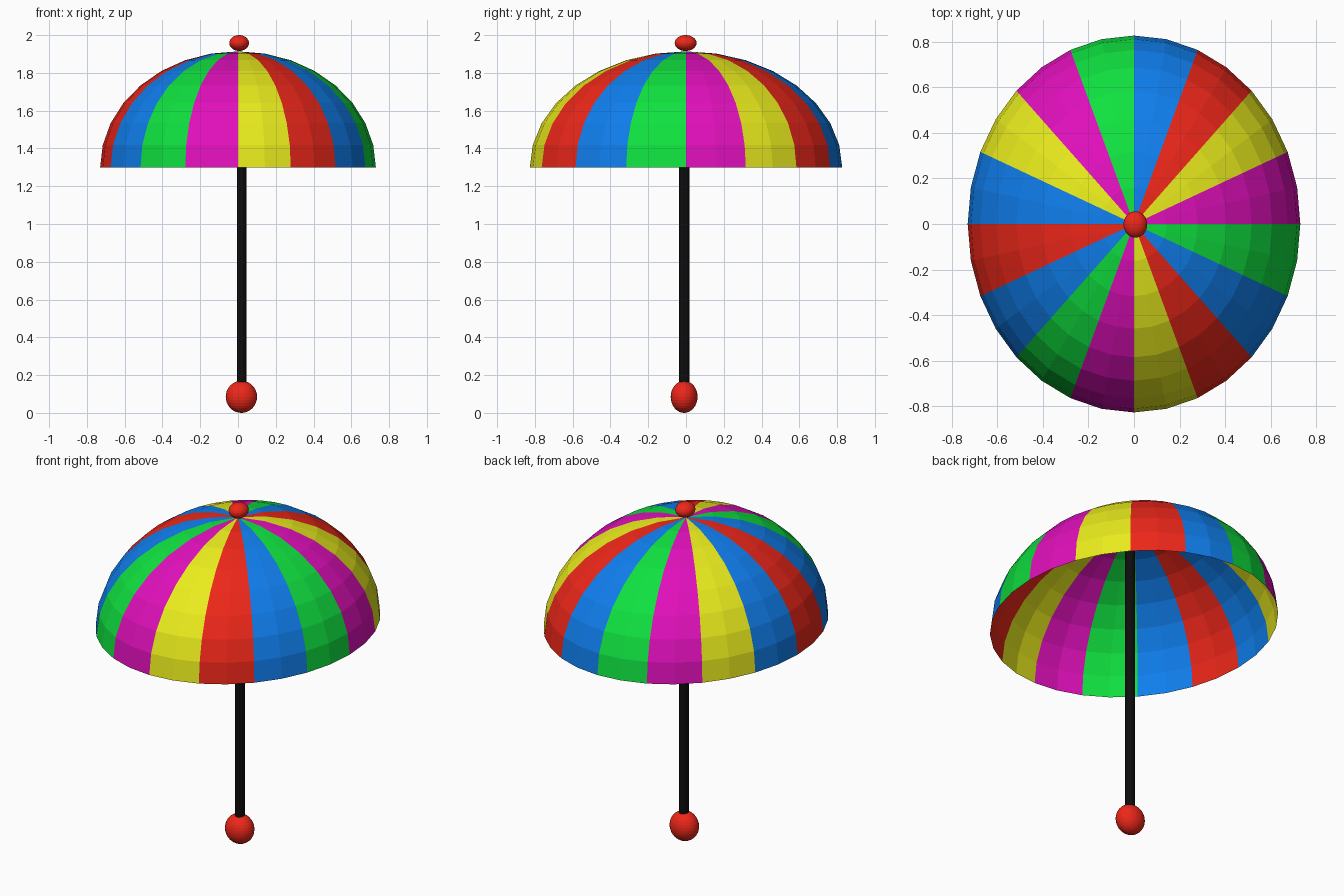
import bpy, bmesh
from math import atan2, pi
from mathutils import Matrix

if "Cube" in bpy.data.objects:
    bpy.data.objects.remove(bpy.data.objects["Cube"])

COLOURS = {
    "red": (0.85, 0.02, 0.01, 1),
    "yellow": (0.82, 0.84, 0.012, 1),
    "green": (0.005, 0.75, 0.05, 1),
    "blue": (0.005, 0.21, 0.85, 1),
    "magenta": (0.75, 0.005, 0.5, 1),
    "black": (0.004, 0.004, 0.004, 1),
}
MATS = {}
for name, rgba in COLOURS.items():
    MATS[name] = bpy.data.materials.new(name)
    MATS[name].diffuse_color = rgba


def finish(bm, name, colours):
    mesh = bpy.data.meshes.new(name)
    bm.to_mesh(mesh)
    bm.free()
    for c in colours:
        mesh.materials.append(MATS[c])
    obj = bpy.data.objects.new(name, mesh)
    bpy.context.collection.objects.link(obj)
    return obj


def ellipsoid(centre, radii):
    bm = bmesh.new()
    m = Matrix.Translation(centre) @ Matrix.Diagonal((*radii, 1))
    bmesh.ops.create_uvsphere(bm, u_segments=32, v_segments=16, radius=1, matrix=m)
    return bm


# Canopy: open upper half of an ellipsoid, 16 coloured panels
RX, RY, BASE, HEIGHT = 0.73, 0.827, 1.298, 0.616
STRIPES = ["magenta", "yellow", "red", "blue", "green", "magenta", "yellow", "blue",
           "red", "blue", "green", "magenta", "yellow", "red", "blue", "green"]
palette = ["red", "yellow", "green", "blue", "magenta"]
bm = ellipsoid((0, 0, BASE), (RX, RY, HEIGHT))
bmesh.ops.delete(bm, geom=[v for v in bm.verts if v.co.z < BASE - 0.001], context='VERTS')
for f in bm.faces:
    c = f.calc_center_median()
    angle = atan2(c.y / RY, c.x / RX) % (2 * pi)
    f.material_index = palette.index(STRIPES[int(angle / (pi / 8)) % 16])
finish(bm, "canopy", palette)

# Pole, slightly off centre
Z0, Z1 = 0.10, 1.90
bm = bmesh.new()
bmesh.ops.create_cone(
    bm, cap_ends=True, segments=32, radius1=1, radius2=1, depth=Z1 - Z0,
    matrix=Matrix.Translation((0.02, -0.01, (Z0 + Z1) / 2)) @ Matrix.Diagonal((0.025, 0.028, 1, 1)))
finish(bm, "pole", ["black"])

# Handle ball and top knob
finish(ellipsoid((0.018, -0.01, 0.085), (0.083, 0.071, 0.085)), "handle_ball", ["red"])
finish(ellipsoid((0.006, -0.002, 1.958), (0.052, 0.058, 0.042)), "top_knob", ["red"])

for m in bpy.data.materials:
    if m.users and not m.is_grease_pencil:
        m.use_nodes = True
        m.node_tree.nodes["Principled BSDF"].inputs["Base Color"].default_value = m.diffuse_color
